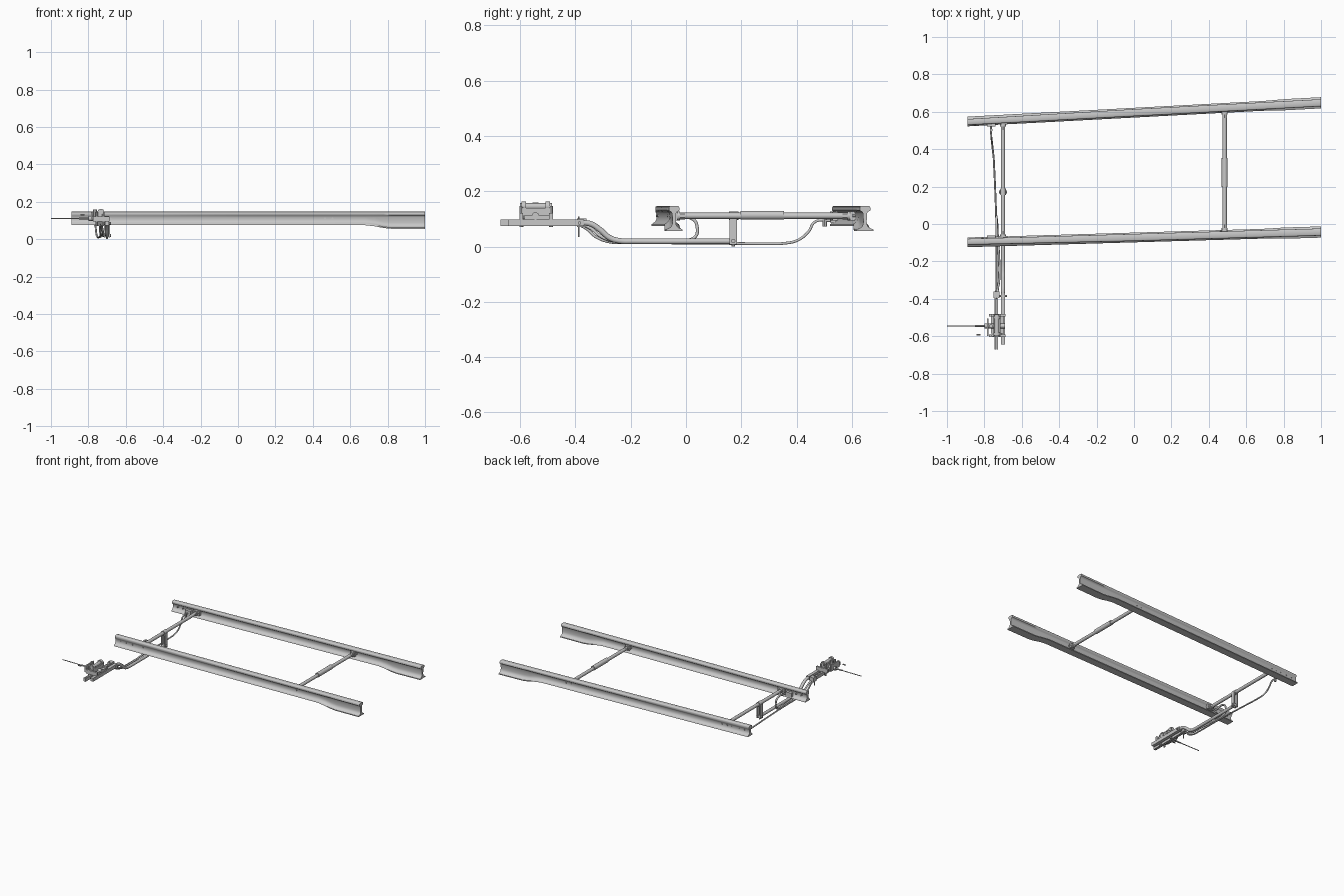
import bpy, bmesh, math
from mathutils import Vector

cube = bpy.data.objects.get("Cube")
if cube:
    bpy.data.objects.remove(cube)

steel = bpy.data.materials.new("light_grey_steel")
steel.use_nodes = True
steel.diffuse_color = (0.58, 0.58, 0.58, 1)
steel.node_tree.nodes["Principled BSDF"].inputs["Base Color"].default_value = steel.diffuse_color


def finish(name, bm, angle=35):
    bmesh.ops.recalc_face_normals(bm, faces=bm.faces)
    mesh = bpy.data.meshes.new(name)
    bm.to_mesh(mesh)
    bm.free()
    ob = bpy.data.objects.new(name, mesh)
    bpy.context.collection.objects.link(ob)
    mesh.materials.append(steel)
    smooth(ob, angle)


def smooth(ob, angle):
    bpy.ops.object.select_all(action='DESELECT')
    ob.select_set(True)
    bpy.context.view_layer.objects.active = ob
    if ob.type == 'CURVE':
        bpy.ops.object.convert(target='MESH')
    bpy.ops.object.shade_smooth_by_angle(angle=math.radians(angle))


def box(name, lo, hi):
    bm = bmesh.new()
    bmesh.ops.create_cube(bm, size=1)
    lo, hi = Vector(lo), Vector(hi)
    for v in bm.verts:
        v.co = (lo + hi) / 2 + v.co * (hi - lo)
    finish(name, bm)


def rod(name, a, b, r, sides=16):
    a, b = Vector(a), Vector(b)
    bm = bmesh.new()
    bmesh.ops.create_cone(bm, cap_ends=True, segments=sides, radius1=r, radius2=r, depth=(b - a).length)
    turn = (b - a).to_track_quat('Z', 'Y').to_matrix()
    bmesh.ops.rotate(bm, matrix=turn, verts=bm.verts)
    bmesh.ops.translate(bm, vec=(a + b) / 2, verts=bm.verts)
    finish(name, bm)


def bent_rod(name, points, r):
    # Sweep a round section along a smoothed path
    curve = bpy.data.curves.new(name, 'CURVE')
    curve.dimensions = '3D'
    curve.bevel_depth = r
    curve.bevel_resolution = 3
    curve.use_fill_caps = True
    spline = curve.splines.new('BEZIER')
    spline.resolution_u = 8
    spline.bezier_points.add(len(points) - 1)
    for bp, p in zip(spline.bezier_points, points):
        bp.co = p
        bp.handle_left_type = bp.handle_right_type = 'AUTO'
    ob = bpy.data.objects.new(name, curve)
    bpy.context.collection.objects.link(ob)
    curve.materials.append(steel)
    smooth(ob, 40)


X0, X1, TOP = -0.89, 1.0, 0.147


def rail_y(ends, x):
    return ends[0] + (ends[1] - ends[0]) * (x - X0) / (X1 - X0)


def rail(name, ends, outer):
    # Loft an I section that deepens at the heel and is planed at the toe
    bm = bmesh.new()
    rings = []
    for x in (X0, -0.4, 0.0, 0.4, 0.68, 0.73, 0.78, 0.82, 0.9, X1):
        t = min(max((x - 0.68) / 0.14, 0), 1)
        t = t * t * (3 - 2 * t)
        base = 0.075 - 0.019 * t
        plane = min(max(x / X0, 0), 1)
        sides = []
        for side in (1, -1):
            head = 0.019 - (0.006 * plane if side == outer else 0)
            foot = 0.026 + 0.004 * t
            web = 0.008 - 0.002 * t
            half = [(foot, base), (foot, base + 0.006), (web + 0.011, base + 0.011),
                    (web + 0.005, base + 0.016), (web + 0.001, base + 0.024), (web, base + 0.032),
                    (web + 0.001, TOP - 0.028), (web + 0.004, TOP - 0.022), (head, TOP - 0.017),
                    (head, TOP - 0.006), (head - 0.002, TOP - 0.002), (head - 0.006, TOP)]
            sides.append([(side * w, z) for w, z in half])
        section = sides[0] + sides[1][::-1]
        yc = rail_y(ends, x)
        rings.append([bm.verts.new((x, yc + w, z)) for w, z in section])
    n = len(rings[0])
    for a, b in zip(rings, rings[1:]):
        for i in range(n):
            bm.faces.new((a[i], a[(i + 1) % n], b[(i + 1) % n], b[i]))
    bm.faces.new(rings[0])
    bm.faces.new(rings[-1])
    finish(name, bm, 60)


# Switch rails, with mounting blocks and bolts
REAR, FRONT = (0.548, 0.648), (-0.098, -0.043)
BAR = 0.111
for label, ends, outer in (("rear", REAR, 1), ("front", FRONT, -1)):
    rail(label + "_rail", ends, outer)
    for i, x in enumerate((-0.85, -0.81, -0.76, -0.72, -0.68, 0.465, 0.505)):
        y = rail_y(ends, x)
        rod(f"{label}_rail_bolt_{i}", (x, y - outer * 0.02, BAR), (x, y + outer * 0.011, BAR), 0.005, 6)
    for tag, x, half in (("toe", -0.70, 0.024), ("heel", 0.485, 0.016)):
        y = rail_y(ends, x) - outer * 0.007
        y2 = y - outer * 0.02
        box(f"{label}_{tag}_bracket", (x - half, min(y, y2), 0.095), (x + half, max(y, y2), 0.127))
        rod(f"{label}_{tag}_flange", (x, y2, BAR), (x, y2 - outer * 0.009, BAR), 0.016)
        rod(f"{label}_{tag}_nut", (x, y2, BAR), (x, y2 - outer * 0.028, BAR), 0.013, 6)
    y = rail_y(ends, -0.765) - outer * 0.022
    box(label + "_detector_bracket", (-0.785, y - 0.01, 0.085), (-0.74, y + 0.01, 0.115))

# Stretcher bars between the rails
rod("heel_stretcher", (0.485, -0.04, BAR), (0.485, 0.61, BAR), 0.0115)
rod("heel_stretcher_sleeve", (0.485, 0.198, BAR + 0.002), (0.485, 0.354, BAR + 0.002), 0.016)
rod("toe_stretcher", (-0.70, -0.07, BAR), (-0.70, 0.53, BAR), 0.0115)

# Hanger from the toe stretcher to the drive rod
rod("hanger_collar", (-0.70, 0.155, BAR), (-0.70, 0.19, BAR), 0.015)
for i, x in enumerate((-0.716, -0.692)):
    box(f"hanger_plate_{i}", (x, 0.157, 0.008), (x + 0.008, 0.185, 0.108))
rod("hanger_pin", (-0.722, 0.171, 0.02), (-0.678, 0.171, 0.02), 0.008, 8)
rod("hanger_bolt", (-0.70, 0.171, 0.0), (-0.70, 0.171, 0.03), 0.006, 8)

# Drive rod, dipping under the front rail
bent_rod("drive_rod", [(-0.70, 0.18, 0.019), (-0.70, -0.19, 0.019), (-0.70, -0.235, 0.02),
                       (-0.70, -0.275, 0.031), (-0.70, -0.31, 0.06), (-0.70, -0.345, 0.082),
                       (-0.70, -0.40, 0.086)], 0.0105)
box("drive_bar", (-0.711, -0.645, 0.074), (-0.689, -0.37, 0.098))

# Detector rods to both rails
bent_rod("rear_detector_rod", [(-0.765, 0.525, 0.094), (-0.763, 0.468, 0.09), (-0.76, 0.442, 0.052),
                               (-0.756, 0.405, 0.023), (-0.75, 0.35, 0.011), (-0.748, 0.31, 0.01),
                               (-0.742, 0.18, 0.011), (-0.735, -0.05, 0.013), (-0.735, -0.23, 0.014),
                               (-0.735, -0.275, 0.016), (-0.735, -0.325, 0.034),
                               (-0.737, -0.36, 0.064), (-0.737, -0.40, 0.085)], 0.005)
rod("rear_detector_joint", (-0.763, 0.502, 0.073), (-0.763, 0.502, 0.102), 0.008, 8)
bent_rod("front_detector_rod", [(-0.735, -0.07, 0.1), (-0.735, 0.025, 0.099), (-0.735, 0.041, 0.066),
                                (-0.735, 0.034, 0.036), (-0.732, 0.005, 0.022), (-0.73, -0.04, 0.02),
                                (-0.72, -0.22, 0.02), (-0.72, -0.265, 0.021), (-0.722, -0.31, 0.038),
                                (-0.728, -0.345, 0.066), (-0.732, -0.39, 0.085)], 0.006)
for i, x in enumerate((-0.746, -0.736)):
    box(f"detector_bar_{i}", (x, -0.672, 0.074), (x + 0.008, -0.37, 0.097))
box("detector_clamp", (-0.752, -0.395, 0.07), (-0.72, -0.36, 0.102))
rod("clamp_pin", (-0.74, -0.388, 0.035), (-0.74, -0.388, 0.108), 0.003, 8)
rod("drive_clamp_bolt", (-0.72, -0.385, 0.085), (-0.68, -0.385, 0.085), 0.006, 8)

# Lock mechanism over the drive bars
for i, y in enumerate((-0.603, -0.495)):
    box(f"lock_strap_{i}", (-0.775, y, 0.095), (-0.687, y + 0.013, 0.122))
    for j, x in enumerate((-0.755, -0.72)):
        rod(f"lock_stud_{i}_{j}", (x, y + 0.007, 0.07), (x, y + 0.007, 0.146), 0.007, 8)
box("lock_base", (-0.765, -0.585, 0.097), (-0.695, -0.495, 0.112))
box("lock_body", (-0.75, -0.592, 0.11), (-0.715, -0.49, 0.14))
rod("lock_cylinder", (-0.733, -0.6, 0.145), (-0.733, -0.485, 0.145), 0.012)
for i, y in enumerate((-0.587, -0.5)):
    rod(f"lock_cylinder_band_{i}", (-0.733, y - 0.008, 0.145), (-0.733, y + 0.008, 0.145), 0.018)
rod("lock_shaft", (-0.80, -0.545, BAR), (-0.69, -0.545, BAR), 0.013)
box("lock_face_plate", (-0.787, -0.6, 0.1), (-0.778, -0.505, 0.145))
rod("lock_knob", (-0.765, -0.545, 0.12), (-0.765, -0.545, 0.16), 0.011, 8)

# Thin hand lever and loose pin
rod("lever_wire", (-1.0, -0.545, BAR), (-0.79, -0.545, BAR), 0.0028, 8)
rod("lever_grip", (-0.85, -0.545, BAR), (-0.80, -0.545, BAR), 0.005, 8)
rod("side_pin", (-0.843, -0.592, 0.13), (-0.82, -0.592, 0.13), 0.004, 8)
